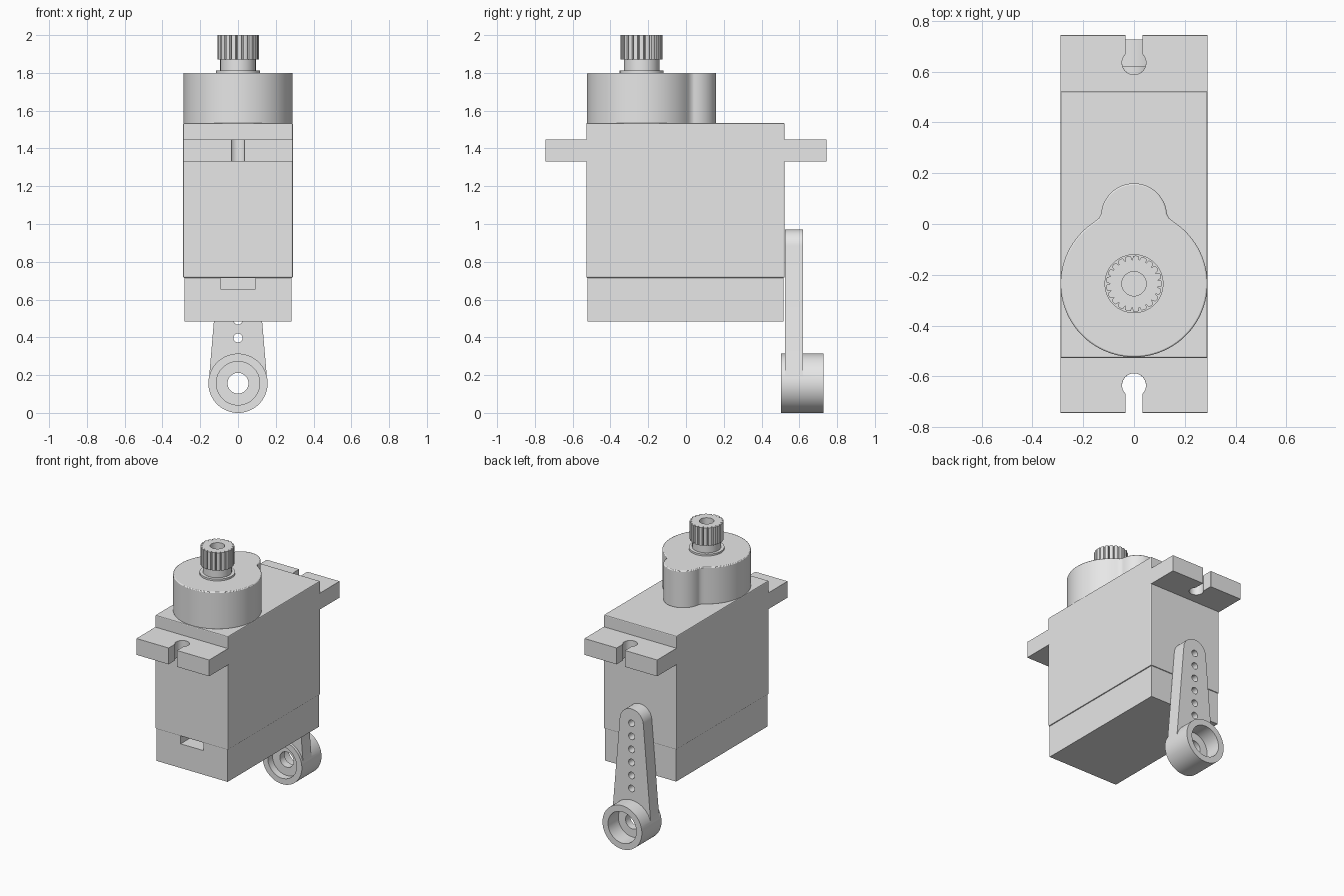
import bpy
import bmesh
from math import cos, sin, pi, radians
from mathutils import Vector

if "Cube" in bpy.data.objects:
    bpy.data.objects.remove(bpy.data.objects["Cube"], do_unlink=True)

GREY = (0.8, 0.8, 0.8, 1)
grey = bpy.data.materials.new("plain grey")
grey.use_nodes = True
grey.diffuse_color = GREY
grey.node_tree.nodes["Principled BSDF"].inputs["Base Color"].default_value = GREY


def arc(cx, cy, r, start, end, n=48):
    """Points along an arc, angles in degrees, both ends included."""
    angles = [radians(start + (end - start) * i / n) for i in range(n + 1)]
    return [(cx + r * cos(a), cy + r * sin(a)) for a in angles]


def circle(cx, cy, r, n=64):
    return arc(cx, cy, r, 0, 360, n)[:-1]


def rect(x0, x1, y0, y1):
    return [(x0, y0), (x1, y0), (x1, y1), (x0, y1)]


def prism(name, outline, lo, hi, axis="Z"):
    """Extrude an outline: (x, y) along Z, or (x, z) along Y."""
    bm = bmesh.new()
    place = (lambda u, v: Vector((u, v, lo))) if axis == "Z" else (lambda u, v: Vector((u, lo, v)))
    face = bm.faces.new([bm.verts.new(place(u, v)) for u, v in outline])
    top = bmesh.ops.extrude_face_region(bm, geom=[face])["geom"]
    step = Vector((0, 0, hi - lo)) if axis == "Z" else Vector((0, hi - lo, 0))
    bmesh.ops.translate(bm, vec=step, verts=[v for v in top if isinstance(v, bmesh.types.BMVert)])
    bmesh.ops.recalc_face_normals(bm, faces=bm.faces)
    mesh = bpy.data.meshes.new(name)
    bm.to_mesh(mesh)
    bm.free()
    mesh.materials.append(grey)
    obj = bpy.data.objects.new(name, mesh)
    bpy.context.collection.objects.link(obj)
    return obj


def activate(obj):
    bpy.ops.object.select_all(action="DESELECT")
    obj.select_set(True)
    bpy.context.view_layer.objects.active = obj


def combine(obj, others, operation="DIFFERENCE"):
    """Apply booleans one by one and remove the helpers."""
    activate(obj)
    for other in others:
        mod = obj.modifiers.new("boolean", "BOOLEAN")
        mod.operation, mod.object, mod.solver = operation, other, "EXACT"
        bpy.ops.object.modifier_apply(modifier=mod.name)
        bpy.data.objects.remove(other, do_unlink=True)


def soften(obj, width):
    mod = obj.modifiers.new("bevel", "BEVEL")
    mod.width, mod.segments, mod.limit_method = width, 2, "ANGLE"
    mod.angle_limit = radians(50)


def smooth(obj):
    activate(obj)
    bpy.ops.object.shade_smooth_by_angle(angle=radians(30))


# Case and bottom cover, with the cable slot on the front
case = prism("case", rect(-0.29, 0.29, -0.528, 0.522), 0.715, 1.535)
soften(case, 0.006)
cover = prism("bottom_cover", rect(-0.283, 0.283, -0.522, 0.516), 0.483, 0.715)
combine(cover, [prism("cable_cut", rect(-0.092, 0.092, 0.657, 0.8), -0.6, -0.42, "Y")])

# Mounting ears with keyhole slots
for side, name in ((-1, "front_ear"), (1, "back_ear")):
    y_in, y_out = sorted((side * 0.5, side * 0.743))
    ear = prism(name, rect(-0.29, 0.29, y_in, y_out), 1.33, 1.448)
    s0, s1 = sorted((side * 0.635, side * 0.8))
    combine(ear, [prism("hole_cut", circle(0, side * 0.635, 0.047, 40), 1.2, 1.6),
                  prism("slot_cut", rect(-0.033, 0.033, s0, s1), 1.2, 1.6)])
    soften(ear, 0.005)
    smooth(ear)

# Gear housing: large round, small round and blended necks
neck = [(0.152, 0.012), (0.139, 0.022), (0.131, 0.036)]
outline = (arc(0, -0.235, 0.289, -235, 55, 80) + neck
           + arc(0, 0.03, 0.13, 5, 175, 36) + [(-x, y) for x, y in reversed(neck)])
housing = prism("gear_housing", outline, 1.53, 1.8)
soften(housing, 0.006)
smooth(housing)

# Output shaft: collar, neck and toothed head with a screw hole
shaft_y = -0.235
collar = prism("shaft_collar", circle(0, shaft_y, 0.116), 1.795, 1.813)
shaft_neck = prism("shaft_neck", circle(0, shaft_y, 0.094), 1.81, 1.875)
teeth = 21
pitch = 2 * pi / teeth
tooth_outline = []
for i in range(teeth):
    for part, r in ((-0.34, 0.109), (0, 0.111), (0.34, 0.109), (0.5, 0.094)):
        a = (i + part) * pitch
        tooth_outline.append((r * cos(a), shaft_y + r * sin(a)))
head = prism("toothed_head", tooth_outline, 1.87, 2.0)
combine(head, [prism("screw_cut", circle(0, shaft_y, 0.048, 40), 1.89, 2.1)])
for obj in (collar, shaft_neck, head):
    smooth(obj)

# Loose control horn: tapered arm, hub, recesses and a row of holes
hub_z = 0.157
arm = prism("control_horn", arc(0, 0.877, 0.094, 5, 175, 32) + arc(0, hub_z, 0.155, 175, 365, 48),
            0.523, 0.62, "Y")
combine(arm, [prism("hub", circle(0, hub_z, 0.157), 0.503, 0.727, "Y")], "UNION")
cuts = [prism("front_recess", circle(0, hub_z, 0.115), 0.4, 0.555, "Y"),
        prism("back_recess", circle(0, hub_z, 0.113), 0.61, 0.8, "Y"),
        prism("centre_cut", circle(0, hub_z, 0.055, 40), 0.4, 0.8, "Y")]
cuts += [prism("link_cut", circle(0, 0.397 + i * 0.094, 0.024, 24), 0.4, 0.8, "Y") for i in range(6)]
combine(arm, cuts)
smooth(arm)
